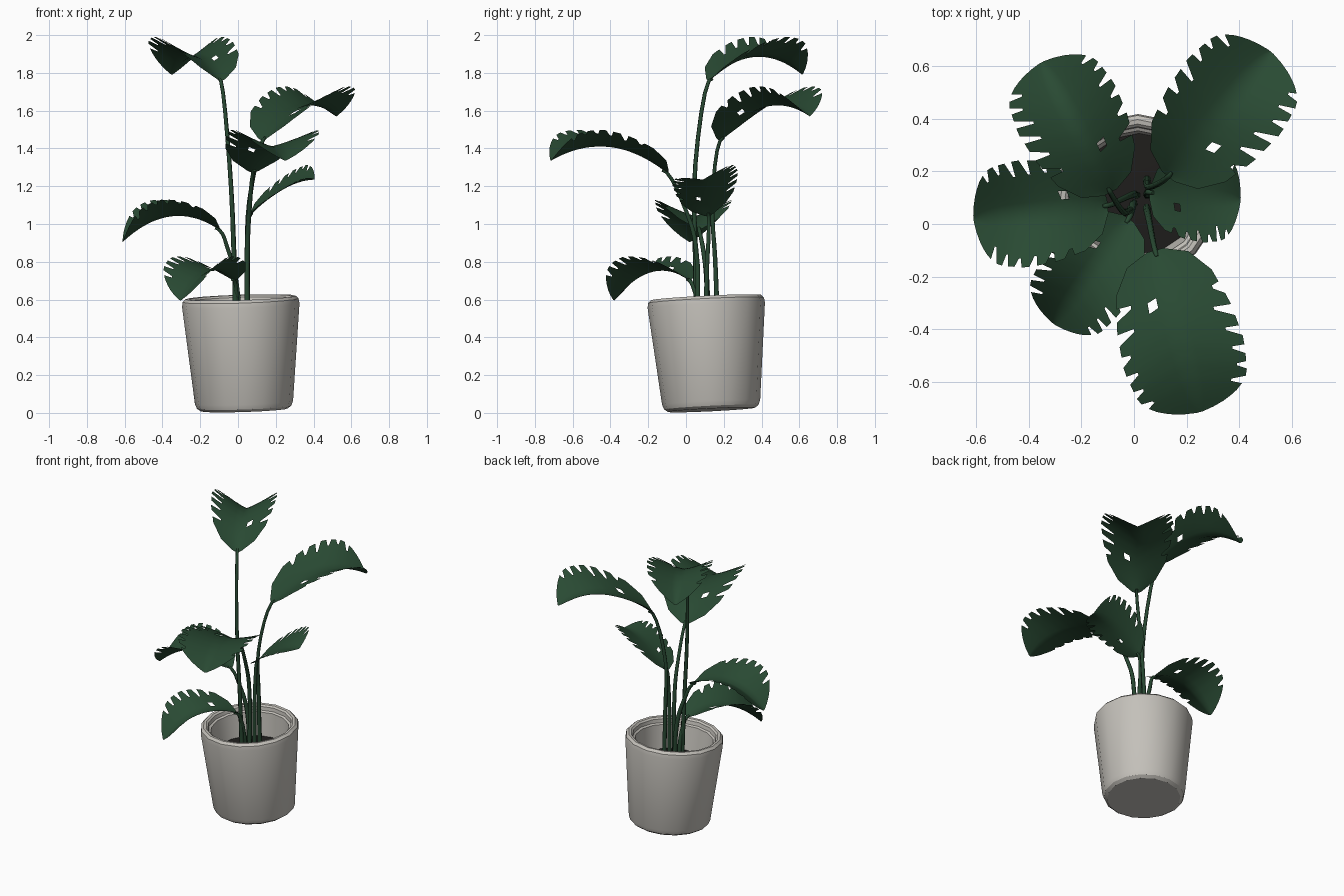
import bpy, bmesh, math, random
from mathutils import Vector, Matrix

if "Cube" in bpy.data.objects:
    bpy.data.objects.remove(bpy.data.objects["Cube"])

random.seed(4)

def material(name, rgb):
    m = bpy.data.materials.new(name)
    m.diffuse_color = (*rgb, 1)
    m.use_nodes = True
    m.node_tree.nodes["Principled BSDF"].inputs["Base Color"].default_value = m.diffuse_color
    return m

LEAF = material("leaf green", (0.022, 0.068, 0.033))
STEM = material("stem green", (0.020, 0.062, 0.030))
POT = material("pot grey", (0.55, 0.53, 0.49))
SOIL = material("dark soil", (0.014, 0.013, 0.012))

def add_object(name, bm, mat, angle=32):
    me = bpy.data.meshes.new(name)
    bm.to_mesh(me)
    bm.free()
    ob = bpy.data.objects.new(name, me)
    bpy.context.collection.objects.link(ob)
    me.materials.append(mat)
    bpy.ops.object.select_all(action='DESELECT')
    ob.select_set(True)
    bpy.context.view_layer.objects.active = ob
    bpy.ops.object.shade_smooth_by_angle(angle=math.radians(angle))
    return ob

# the pot leans slightly
AXIS = Vector((-0.033, -0.05, 1)).normalized()
TILT = Matrix.Translation((0.033, 0.135, 0.016)) @ Vector((0, 0, 1)).rotation_difference(AXIS).to_matrix().to_4x4()

def lathe(name, profile, mat, sides=16):
    bm = bmesh.new()
    rings = []
    for r, z in profile:
        if r == 0:
            rings.append([bm.verts.new((0, 0, z))] * sides)
        else:
            rings.append([bm.verts.new((r * math.cos(2 * math.pi * i / sides),
                                        r * math.sin(2 * math.pi * i / sides), z)) for i in range(sides)])
    for a, b in zip(rings, rings[1:]):
        for i in range(sides):
            j = (i + 1) % sides
            vs = list(dict.fromkeys([a[i], a[j], b[j], b[i]]))
            bm.faces.new(vs)
    bmesh.ops.recalc_face_normals(bm, faces=bm.faces)
    bm.transform(TILT)
    return add_object(name, bm, mat)

# pot with rounded foot, rounded rim and a small inner ledge
lathe("pot", [(0, 0), (0.23, 0), (0.250, 0.014), (0.260, 0.04), (0.311, 0.555), (0.307, 0.581),
              (0.292, 0.596), (0.275, 0.594), (0.264, 0.584), (0.260, 0.56), (0.247, 0.553),
              (0.228, 0.38), (0, 0.38)], POT)
lathe("soil", [(0.230, 0.395), (0.12, 0.40), (0, 0.405)], SOIL)

# leaf half-width along its length, as fractions of the length
WIDTH = [(0, 0.05), (0.04, 0.19), (0.14, 0.295), (0.3, 0.35), (0.5, 0.37),
         (0.75, 0.335), (0.86, 0.27), (0.94, 0.175), (0.98, 0.09), (1, 0.02)]

def half_width(s):
    for (a, wa), (b, wb) in zip(WIDTH, WIDTH[1:]):
        if s <= b:
            return wa + (wb - wa) * (s - a) / (b - a)
    return WIDTH[-1][1]

# stations along the leaf: plain base, slotted middle (four per tooth), plain tip
TEETH, START, END = 6, 0.14, 0.83
STEP = (END - START) / TEETH
STATIONS = [(s, False) for s in (0, 0.02, 0.04, 0.09)]
for k in range(TEETH):
    for f, slot in ((0, False), (0.5, False), (0.68, True), (0.82, True)):
        STATIONS.append((START + STEP * (k + f), slot))
STATIONS += [(s, False) for s in (0.83, 0.88, 0.92, 0.95, 0.98, 1)]
COLS = (-1, -0.63, -0.38, -0.21, 0, 0.21, 0.38, 0.63, 1)

def leaf(name, base, tip, width=1.0, lift=0.5, arch=0.2, roll=0.0):
    base, tip = Vector(base), Vector(tip)
    d = Vector((tip.x - base.x, tip.y - base.y, 0))
    length = d.length
    d.normalize()
    n = Vector((-d.y, d.x, 0))
    bm = bmesh.new()
    rows = []
    depth = [1, 1]
    for i, (s, slot) in enumerate(STATIONS):
        if not (slot and STATIONS[i - 1][1]):
            depth = [random.uniform(0.65, 0.86) for _ in range(2)]
        w = half_width(s) * length * width
        row = []
        for t in COLS:
            a = abs(t)
            if slot:
                a = min(a, depth[t > 0])
            v = math.copysign(a, t) * w
            # side ribs slant towards the tip
            u = length * (s + 0.14 * a * math.sin(math.pi * s))
            z = base.z + (tip.z - base.z) * s + 4 * arch * length * s * (1 - s)
            z += lift * w * a ** 1.2 + roll * v
            p = base + d * u + n * v
            row.append(bm.verts.new((p.x, p.y, z)))
        rows.append(row)
    for i in range(len(rows) - 1):
        mid = (STATIONS[i][0] + STATIONS[i + 1][0]) / 2
        for c in range(len(COLS) - 1):
            # one small hole beside the midrib
            if c == 2 and 0.27 < mid < 0.30:
                continue
            bm.faces.new((rows[i][c + 1], rows[i][c], rows[i + 1][c], rows[i + 1][c + 1]))
    return add_object(name, bm, LEAF, 60)

def stem(name, pts, r=0.014):
    cu = bpy.data.curves.new(name, 'CURVE')
    cu.dimensions = '3D'
    cu.bevel_depth = r
    cu.bevel_resolution = 1
    cu.resolution_u = 4
    cu.use_fill_caps = True
    sp = cu.splines.new('BEZIER')
    sp.bezier_points.add(len(pts) - 1)
    for k, (bp, p) in enumerate(zip(sp.bezier_points, pts)):
        bp.co = p
        bp.handle_left_type = bp.handle_right_type = 'VECTOR' if k == len(pts) - 1 else 'AUTO'
        bp.radius = 1.1 - 0.5 * k / (len(pts) - 1)
    ob = bpy.data.objects.new(name, cu)
    bpy.context.collection.objects.link(ob)
    cu.materials.append(STEM)

# leaves: name, base, tip, options, lower stem points
PLANT = [
    ("top", (-0.09, 0.12, 1.755), (-0.35, 0.615, 1.79), {"lift": 0.52},
     [(-0.01, 0.06, 0.39), (-0.02, 0.05, 0.8), (-0.045, 0.05, 1.32)]),
    ("upper_right", (0.13, 0.18, 1.44), (0.52, 0.655, 1.57), {"arch": 0.185, "lift": 0.46},
     [(0.05, 0.17, 0.39), (0.05, 0.155, 0.8), (0.06, 0.14, 1.12)]),
    ("front", (0.08, -0.10, 1.27), (0.25, -0.715, 1.335), {"lift": 0.38, "arch": 0.165},
     [(0.05, 0.055, 0.39), (0.05, 0.05, 0.9), (0.06, 0.0, 1.07)]),
    ("small_right", (0.06, 0.12, 1.04), (0.405, 0.09, 1.235), {"width": 1.35, "lift": 0.36, "roll": 0.24, "arch": 0.13},
     [(0.05, 0.11, 0.39), (0.05, 0.11, 0.75), (0.05, 0.12, 0.95)]),
    ("left", (-0.10, 0.07, 0.97), (-0.61, 0.02, 0.905), {"width": 1.08, "lift": 0.43},
     [(0.01, 0.11, 0.39), (-0.01, 0.11, 0.7), (-0.055, 0.09, 0.87)]),
    ("low_front", (-0.02, 0.02, 0.70), (-0.305, -0.38, 0.595), {"lift": 0.43},
     [(0.0, 0.08, 0.39), (-0.005, 0.07, 0.55), (-0.01, 0.045, 0.65)]),
]
for name, base, tip, opts, path in PLANT:
    leaf(name + "_leaf", base, tip, **opts)
    # the stem ends just inside the leaf base
    b, t = Vector(base), Vector(tip)
    end = b + (t - b) * 0.04 + Vector((0, 0, 0.012))
    stem(name + "_stem", path + [base, end])
